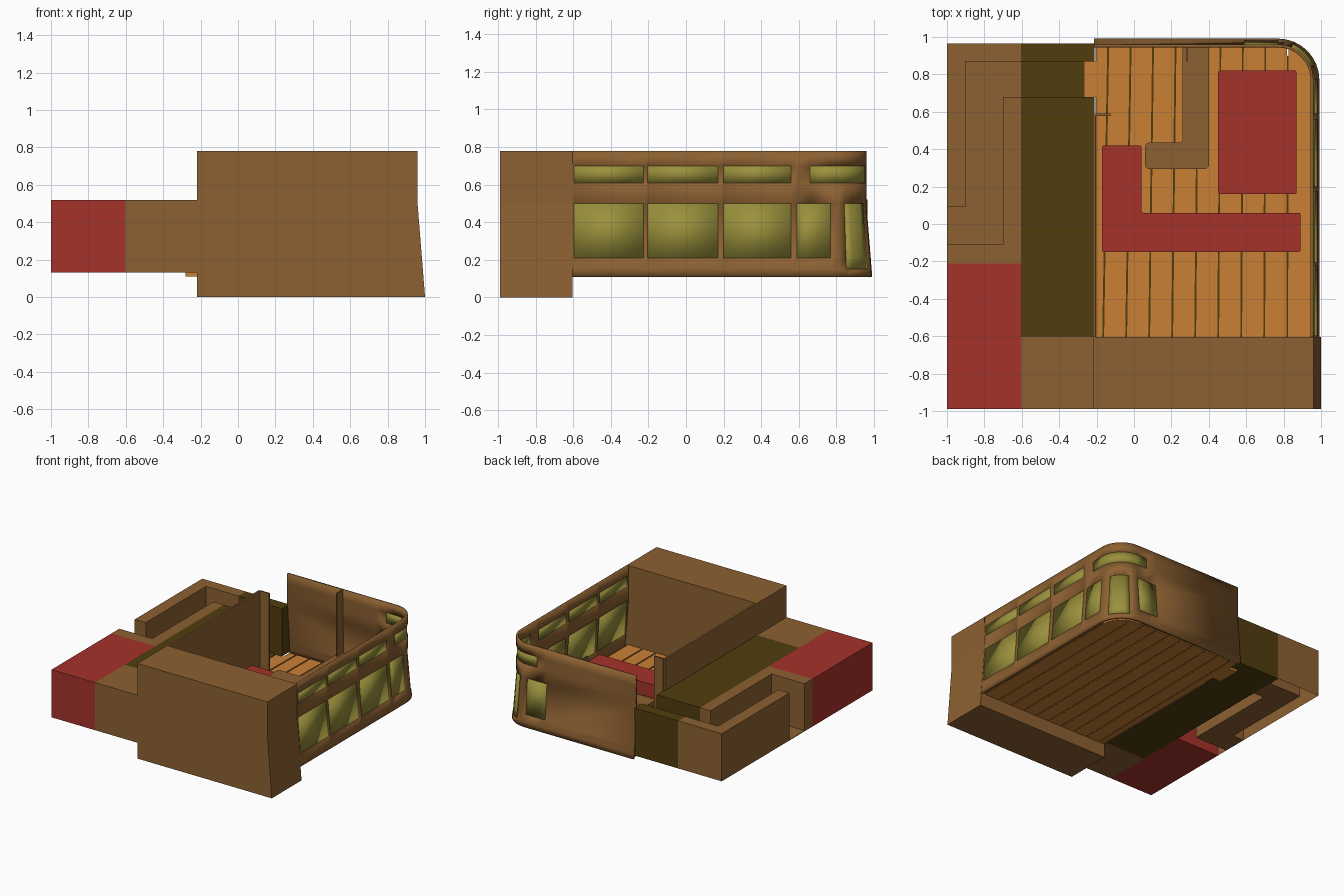
import bpy, bmesh, math

if "Cube" in bpy.data.objects:
    bpy.data.objects.remove(bpy.data.objects["Cube"])


def material(name, rgb):
    m = bpy.data.materials.new(name)
    m.diffuse_color = (*[(c / 255) ** 2.2 for c in rgb], 1)
    m.use_nodes = True
    m.node_tree.nodes["Principled BSDF"].inputs["Base Color"].default_value = m.diffuse_color
    return m


BROWN = material("brown", (140, 97, 53))
RED = material("red", (165, 53, 47))
ORANGE = material("orange", (200, 127, 56))
GLASS = material("olive_glass", (152, 143, 62))
DARK = material("dark_olive", (82, 64, 22))


def finish(name, bm, mat):
    me = bpy.data.meshes.new(name)
    bm.to_mesh(me)
    bm.free()
    ob = bpy.data.objects.new(name, me)
    bpy.context.collection.objects.link(ob)
    me.materials.append(mat)
    return ob


def prism(name, pts, a, b, mat, axis="z", radius=0, bottom=True):
    """Extrude an outline from a to b along z (outline xy) or y (outline xz)."""
    bm = bmesh.new()
    put = (lambda p, h: (p[0], p[1], h)) if axis == "z" else (lambda p, h: (p[0], h, p[1]))
    lo = [bm.verts.new(put(p, a)) for p in pts]
    hi = [bm.verts.new(put(p, b)) for p in pts]
    n = len(pts)
    for i in range(n):
        j = (i + 1) % n
        bm.faces.new((lo[i], lo[j], hi[j], hi[i]))
    bm.faces.new(hi)
    if bottom:
        bm.faces.new(lo[::-1])
    bmesh.ops.recalc_face_normals(bm, faces=bm.faces[:])
    if radius:
        edges = [bm.edges.get((lo[i], hi[i])) for i in range(n)]
        bmesh.ops.bevel(bm, geom=edges, offset=radius, segments=4, profile=0.5, affect='EDGES')
    return finish(name, bm, mat)


def box(name, x0, x1, y0, y1, z0, z1, mat, radius=0):
    return prism(name, [(x0, y0), (x1, y0), (x1, y1), (x0, y1)], z0, z1, mat, radius=radius)


# Front block with the sloped right end
prism("front_block", [(-.22, 0), (1, 0), (.96, .5), (.96, .78), (-.22, .78)], -.99, -.605, BROWN, axis="y")

# Low blocks on the left
box("red_block", -1, -.605, -.99, -.21, .13, .52, RED)
box("low_front_block", -.605, -.22, -.99, -.605, .13, .52, BROWN)
box("dark_block", -.605, -.21, -.605, .68, .13, .52, DARK)
box("dark_back_block", -.605, -.21, .87, .965, .13, .52, DARK)

# Passage walls and floor
prism("passage_outer_wall", [(-1, .09), (-.9, .09), (-.9, .87), (-.605, .87), (-.605, .965), (-1, .965)],
      .13, .52, BROWN, bottom=False)
prism("passage_inner_wall", [(-1, -.21), (-.605, -.21), (-.605, .68), (-.7, .68), (-.7, -.11), (-1, -.11)],
      .13, .52, BROWN, bottom=False)
prism("passage_floor", [(-1, -.11), (-.7, -.11), (-.7, .68), (-.605, .68), (-.605, .87), (-.9, .87),
                        (-.9, .09), (-1, .09)], .13, .135, BROWN)
box("passage_dark_floor", -.605, -.265, .68, .87, .13, .135, DARK)

# Thin inner walls
box("left_wall", -.22, -.205, -.605, .585, .11, .78, BROWN)
box("door_partition", -.205, -.125, .578, .59, .13, .78, BROWN)
box("back_partition", .28, .29, .87, .95, .13, .78, BROWN)

# Curved outer wall: right side, rounded corner, back side
CX, CY, R = .77, .77, .19
path = [(.96, y, 1, 0) for y in (-.605, -.595, -.225, -.205, .17, .2, .56, .59, .66)]
ARC = 8
first_arc = len(path)
for k in range(ARC + 1):
    a = math.pi / 2 * k / ARC
    path.append((CX + R * math.cos(a), CY + R * math.sin(a), math.cos(a), math.sin(a)))
path += [(x, CY + R, 0, 1) for x in (.68, .59, -.215)]
levels = [.11, .15, .21, .5, .61, .70, .78]
end_arc = first_arc + ARC


def is_window(i, j):
    flat = i in (1, 3, 5)
    if j == 4:      # upper strip windows, wrapping round the corner
        return flat or first_arc - 1 <= i <= end_arc
    if j == 2 and (flat or i in (7, 8, end_arc, end_arc + 1)):
        return True
    return j in (1, 2) and first_arc + 2 <= i < first_arc + 6    # corner pane


def wall_grid(name, keep, inset, thick, mat):
    bm = bmesh.new()
    grid = []
    for x, y, nx, ny in path:
        col = []
        for z in levels:
            d = max(0, .5 - z) * .08 - inset
            col.append(bm.verts.new((x + nx * d, y + ny * d, z)))
        grid.append(col)
    for i in range(len(path) - 1):
        for j in range(len(levels) - 1):
            if keep(i, j):
                bm.faces.new((grid[i][j], grid[i + 1][j], grid[i + 1][j + 1], grid[i][j + 1]))
    bmesh.ops.delete(bm, geom=[v for v in bm.verts if not v.link_faces], context='VERTS')
    ob = finish(name, bm, mat)
    mod = ob.modifiers.new("thickness", 'SOLIDIFY')
    mod.thickness, mod.offset = thick, -1
    bpy.context.view_layer.objects.active = ob
    bpy.ops.object.select_all(action='DESELECT')
    ob.select_set(True)
    bpy.ops.object.shade_smooth_by_angle(angle=math.radians(25))


wall_grid("outer_wall", lambda i, j: not is_window(i, j), 0, .016, BROWN)
wall_grid("window_panes", is_window, .005, .005, GLASS)


# Plank floor, trimmed to the rounded corner
def back_y(x):
    return CY + .185 if x <= CX else CY + math.sqrt(max(0, .185 ** 2 - (x - CX) ** 2))


def plank(name, x0, x1, lean0, lean1, z0, z1, mat):
    t0, t1 = x0 + lean0, x1 + lean1
    top = [t1 + (t0 - t1) * k / 6 for k in range(7)]
    prism(name, [(x0, -.605), (x1, -.605)] + [(x, back_y(x)) for x in top], z0, z1, mat)


plank("floor_underlay", -.205, .955, 0, 0, .116, .124, DARK)
cuts = [-.205] + [-.165 + .123 * i for i in range(9)] + [.955]
leans = [0] + [.027 * (1 - i / 9) for i in range(9)] + [0]
for i in range(len(cuts) - 1):
    plank(f"plank_{i + 1}", cuts[i] + .005, cuts[i + 1] - .005, leans[i], leans[i + 1], .11, .13, ORANGE)
box("door_sill", -.28, -.2, .68, .87, .11, .13, ORANGE)

# Furniture
prism("corner_sofa", [(-.17, -.15), (.89, -.15), (.89, .06), (.04, .06), (.04, .42), (-.17, .42)],
      .13, .24, RED, radius=.01)
box("red_table", .45, .87, .16, .82, .13, .24, RED, radius=.01)
prism("counter", [(.06, .295), (.4, .295), (.4, .955), (.26, .955), (.26, .435), (.06, .435)],
      .13, .26, BROWN, radius=.02)
